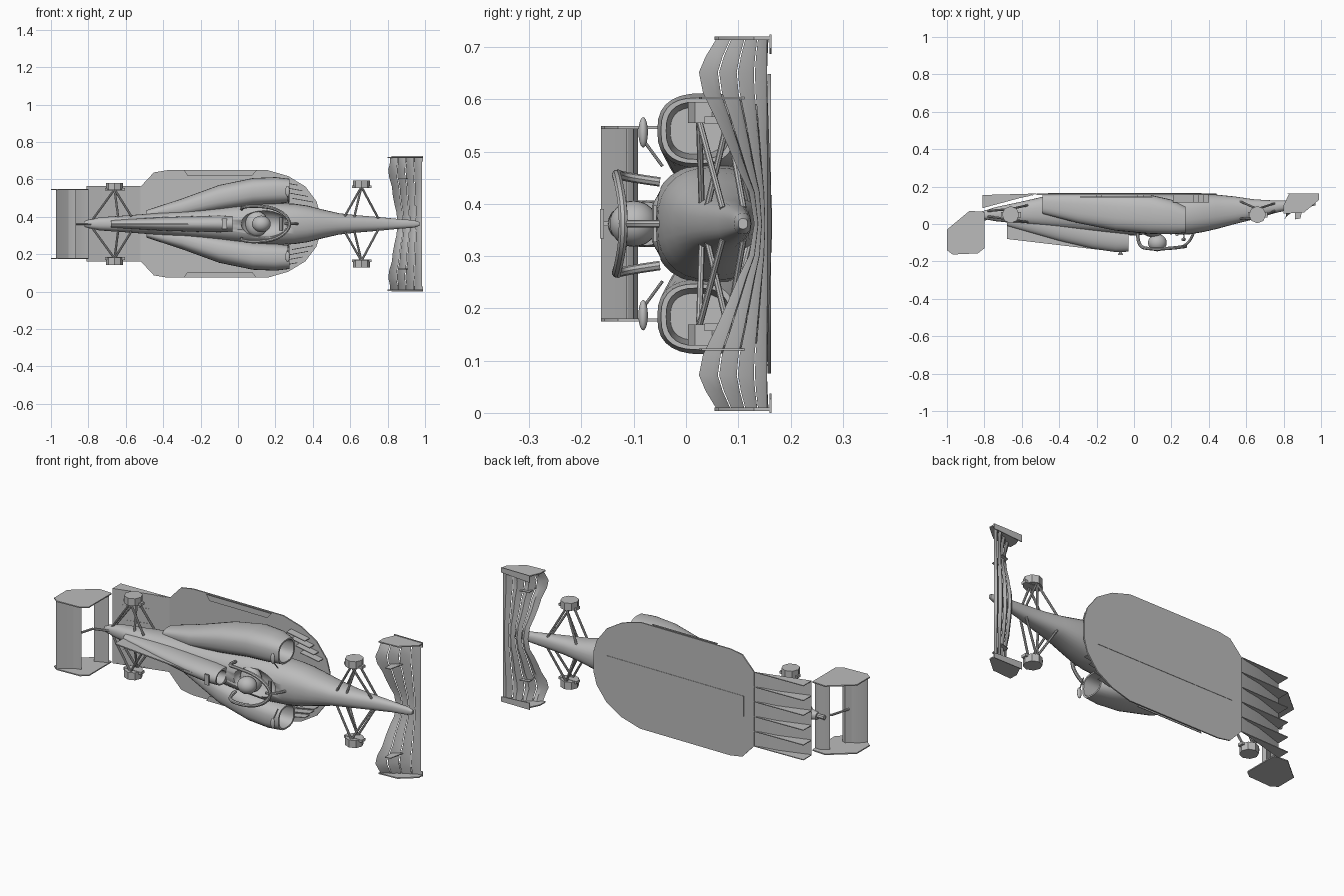
import bpy, bmesh, math
from mathutils import Matrix, Vector

if "Cube" in bpy.data.objects:
    bpy.data.objects.remove(bpy.data.objects["Cube"])

# Car frame: x forward, y sideways, z up; the whole car is then laid on its side
LAY = Matrix.Translation((0, 0, 0.362)) @ Matrix.Rotation(math.pi / 2, 4, 'X')
SIDES = (("left", 1), ("right", -1))

grey = bpy.data.materials.new("plain grey")
grey.use_nodes = True
grey.diffuse_color = (0.5, 0.5, 0.5, 1)
grey.node_tree.nodes["Principled BSDF"].inputs["Base Color"].default_value = (0.5, 0.5, 0.5, 1)


def finish(name, bm):
    bmesh.ops.recalc_face_normals(bm, faces=bm.faces)
    mesh = bpy.data.meshes.new(name)
    bm.to_mesh(mesh)
    bm.free()
    mesh.transform(LAY)
    mesh.materials.append(grey)
    ob = bpy.data.objects.new(name, mesh)
    bpy.context.collection.objects.link(ob)
    bpy.ops.object.select_all(action='DESELECT')
    ob.select_set(True)
    bpy.context.view_layer.objects.active = ob
    bpy.ops.object.shade_smooth_by_angle(angle=math.radians(38))
    return ob


def loft(name, sections, side=1, power=2.4, n=28):
    """Closed skin over rounded sections: x, centre y, half width, top, bottom."""
    bm = bmesh.new()
    rings = []
    for x, c, w, top, bot in sections:
        ring = []
        for i in range(n):
            a = math.tau * i / n
            cy, cz = (math.copysign(abs(f(a)) ** (2 / power), f(a)) for f in (math.cos, math.sin))
            ring.append(bm.verts.new((x, side * (c + w * cy), (top + bot) / 2 + (top - bot) / 2 * cz)))
        rings.append(ring)
    for a, b in zip(rings, rings[1:]):
        for i in range(n):
            j = (i + 1) % n
            bm.faces.new((a[i], a[j], b[j], b[i]))
    bm.faces.new(rings[0])
    bm.faces.new(rings[-1])
    return finish(name, bm)


def plate(name, outline, lo, hi, upright=False):
    """Extruded outline: (x, y) from z lo to hi, or (x, z) from y lo to hi if upright."""
    bm = bmesh.new()
    rows = [[bm.verts.new((u, d, v) if upright else (u, v, d)) for u, v in outline] for d in (lo, hi)]
    bm.faces.new(rows[0])
    bm.faces.new(rows[1])
    for i in range(len(outline)):
        j = (i + 1) % len(outline)
        bm.faces.new((rows[0][i], rows[0][j], rows[1][j], rows[1][i]))
    return finish(name, bm)


def blade(name, le, te, thick=0.006):
    """Thin curved wing between a leading and a trailing edge."""
    bm = bmesh.new()
    rows = []
    for a, b in zip(le, te):
        a, b = Vector(a), Vector(b)
        up = Vector((0, 0, thick / 2))
        mid = a.lerp(b, 0.45) - Vector((0, 0, 0.008))
        rows.append([bm.verts.new(p) for p in (a, mid + up, b, mid - up)])
    for p, q in zip(rows, rows[1:]):
        for i in range(4):
            j = (i + 1) % 4
            bm.faces.new((p[i], p[j], q[j], q[i]))
    bm.faces.new(rows[0])
    bm.faces.new(rows[-1])
    return finish(name, bm)


def tube(name, points, r, smooth=False):
    cu = bpy.data.curves.new(name + "_path", 'CURVE')
    cu.dimensions = '3D'
    cu.bevel_depth = r
    cu.bevel_resolution = 2
    cu.use_fill_caps = True
    sp = cu.splines.new('NURBS' if smooth else 'POLY')
    sp.points.add(len(points) - 1)
    for p, co in zip(sp.points, points):
        p.co = (*co, 1)
    sp.use_endpoint_u = True
    sp.order_u = 3
    tmp = bpy.data.objects.new(name + "_path", cu)
    bpy.context.collection.objects.link(tmp)
    dg = bpy.context.evaluated_depsgraph_get()
    mesh = bpy.data.meshes.new_from_object(tmp.evaluated_get(dg))
    bpy.data.objects.remove(tmp)
    bm = bmesh.new()
    bm.from_mesh(mesh)
    bpy.data.meshes.remove(mesh)
    return finish(name, bm)


def ball(name, centre, radii):
    bm = bmesh.new()
    bmesh.ops.create_uvsphere(bm, u_segments=28, v_segments=16, radius=1,
                              matrix=Matrix.Translation(centre) @ Matrix.Diagonal((*radii, 1)))
    return finish(name, bm)


# Main body from tail to nose, with the cockpit cut out
body = loft("body", [
    (-0.82, 0, 0.018, -0.03, -0.065), (-0.74, 0, 0.035, -0.015, -0.09), (-0.6, 0, 0.045, 0, -0.12),
    (-0.47, 0, 0.055, 0.015, -0.15), (-0.3, 0, 0.07, 0.035, -0.16), (-0.1, 0, 0.09, 0.055, -0.16),
    (0.05, 0, 0.105, 0.065, -0.16), (0.17, 0, 0.114, 0.065, -0.16), (0.3, 0, 0.108, 0.055, -0.16),
    (0.37, 0, 0.098, 0.043, -0.16), (0.44, 0, 0.08, 0.027, -0.157), (0.54, 0, 0.057, 0, -0.147),
    (0.64, 0, 0.046, -0.025, -0.132), (0.76, 0, 0.036, -0.06, -0.125), (0.86, 0, 0.026, -0.082, -0.125),
    (0.94, 0, 0.02, -0.092, -0.124), (0.97, 0, 0.01, -0.1, -0.118)])
cutter = ball("cockpit_cutter", (0.14, 0, 0.07), (0.125, 0.075, 0.075))
cutter.hide_render = True
mod = body.modifiers.new("cockpit", 'BOOLEAN')
mod.object = cutter
mod.operation = 'DIFFERENCE'
bpy.context.view_layer.objects.active = body
bpy.ops.object.modifier_apply(modifier=mod.name)
bpy.data.objects.remove(cutter)

# Engine cover with air intake, spine fin and camera bar
loft("engine_cover", [
    (-0.12, 0, 0.025, 0.125, 0.075), (-0.03, 0, 0.034, 0.138, 0.06), (-0.03, 0, 0.042, 0.148, 0.02),
    (-0.1, 0, 0.045, 0.15, 0), (-0.22, 0, 0.042, 0.132, -0.02), (-0.4, 0, 0.036, 0.09, -0.05),
    (-0.68, 0, 0.02, 0.01, -0.07)], power=2.1)
plate("spine_fin", [(-0.1, 0.148), (-0.68, 0.08), (-0.68, 0), (-0.15, 0.05)], -0.003, 0.003, True)
plate("camera_bar", [(-0.085, -0.028), (-0.06, -0.028), (-0.06, 0.028), (-0.085, 0.028)], 0.157, 0.165)
plate("camera_mount", [(-0.08, 0.14), (-0.065, 0.14), (-0.065, 0.16), (-0.08, 0.16)], -0.004, 0.004, True)

# Driver and cockpit guard
ball("helmet", (0.125, 0, 0.1), (0.05, 0.044, 0.046))
ball("driver_shoulders", (0.1, 0, 0.03), (0.06, 0.068, 0.04))
hoop = [(0.02, 0.08, 0.05), (0.02, 0.09, 0.12), (0.09, 0.097, 0.135), (0.2, 0.085, 0.13), (0.275, 0.03, 0.12)]
tube("cockpit_guard", hoop + [(x, -y, z) for x, y, z in reversed(hoop)], 0.009, True)
tube("guard_pillar", [(0.25, 0, 0.122), (0.3, 0, 0.11), (0.32, 0, 0.04)], 0.007, True)
tube("steering_wheel", [(0.23, -0.035, 0.055), (0.23, 0.035, 0.055)], 0.01)

# Floor, plank and diffuser
half = [(-0.52, 0.2), (-0.45, 0.275), (-0.38, 0.287), (0.16, 0.287), (0.27, 0.255), (0.36, 0.2),
        (0.42, 0.12), (0.44, 0.05)]
plate("floor", half + [(x, -y) for x, y in reversed(half)], -0.163, -0.156)
plate("floor_plank", [(-0.46, -0.055), (0.36, -0.055), (0.36, 0.055), (-0.46, 0.055)], -0.165, -0.162)
blade("diffuser", [(-0.51, -0.2, -0.16), (-0.51, 0.2, -0.16)], [(-0.81, -0.2, -0.085), (-0.81, 0.2, -0.085)])
for i in range(6):
    y = -0.2 + 0.08 * i
    plate(f"diffuser_fence_{i + 1}", [(-0.52, -0.163), (-0.81, -0.155), (-0.81, -0.085)],
          y - 0.002, y + 0.002, True)

# Rear wing
blade("rear_wing_flap", [(-0.905, s * 0.184, 0.113) for s in (-1, 1)], [(-0.972, s * 0.184, 0.163) for s in (-1, 1)], 0.012)
blade("rear_wing_main", [(-0.865, s * 0.184, 0.1) for s in (-1, 1)], [(-0.91, s * 0.184, 0.112) for s in (-1, 1)], 0.012)
blade("rear_beam_wing", [(-0.8, s * 0.184, -0.04) for s in (-1, 1)], [(-0.87, s * 0.184, -0.015) for s in (-1, 1)], 0.01)
tube("rear_wing_pylon", [(-0.78, 0, -0.03), (-0.87, 0, 0.0), (-0.9, 0, 0.105)], 0.006)
tube("tail_light", [(-0.8, 0, -0.045), (-0.86, 0, -0.045)], 0.012)

# Front wing: four wavy stacked blades; stations are (y, trailing x, trailing z)
stations = [(0, 0.85, -0.13), (0.06, 0.845, -0.12), (0.1, 0.835, -0.1), (0.15, 0.825, -0.078),
            (0.2, 0.82, -0.055), (0.25, 0.805, -0.03), (0.29, 0.8, -0.022), (0.32, 0.808, -0.035),
            (0.352, 0.81, -0.055)]
span = [(-y, x, z) for y, x, z in reversed(stations[1:])] + stations
for k in range(4):
    def edge(f):
        return [(0.985 + (x - 0.985) * f, y, -0.155 + (z + 0.155) * f ** 1.2) for y, x, z in span]
    blade(f"front_wing_blade_{k + 1}", edge(k / 4), edge((k + 0.93) / 4), 0.005)

rod_ends = {  # hub height, body x, body y, body z
    "front": ((0.025, 0.57, 0.04, -0.03), (0.025, 0.75, 0.03, -0.07), (-0.03, 0.57, 0.04, -0.12),
              (-0.03, 0.75, 0.03, -0.11), (-0.03, 0.62, 0.03, -0.04)),
    "rear": ((0.025, -0.57, 0.04, -0.01), (0.025, -0.78, 0.02, -0.04), (-0.03, -0.57, 0.04, -0.1),
             (-0.03, -0.78, 0.02, -0.07), (-0.03, -0.64, 0.03, -0.03))}

for side, s in SIDES:
    # Sidepod with hollow inlet
    loft(side + "_sidepod", [
        (0.15, 0.178, 0.045, 0.03, -0.075), (0.275, 0.178, 0.055, 0.038, -0.083),
        (0.275, 0.178, 0.063, 0.048, -0.093), (0.2, 0.178, 0.072, 0.055, -0.13),
        (0.08, 0.171, 0.074, 0.052, -0.157), (-0.1, 0.138, 0.07, 0.035, -0.16),
        (-0.3, 0.085, 0.05, -0.005, -0.16), (-0.49, 0.048, 0.025, -0.055, -0.155)], s, 2.6)

    # Mirror on its stalk
    ball(side + "_mirror", (0.265, s * 0.175, 0.082), (0.012, 0.029, 0.009))
    tube(side + "_mirror_stalk", [(0.265, s * 0.155, 0.078), (0.27, s * 0.11, 0.045)], 0.003)

    # Floor edge strip and front floor fences
    plate(side + "_floor_edge_strip", [(-0.29, s * 0.287), (0.1, s * 0.287), (0.075, s * 0.257), (-0.27, s * 0.257)],
          -0.146, -0.142)
    for x in (-0.2, 0.02):
        plate(side + "_strip_bracket", [(x, -0.16), (x + 0.03, -0.16), (x + 0.03, -0.143), (x, -0.143)],
              s * 0.27 - 0.002, s * 0.27 + 0.002, True)
    for i in range(4):
        y, x = 0.115 + 0.03 * i, 0.4 - 0.027 * i
        plate(f"{side}_floor_fence_{i + 1}", [(x, s * y), (x - 0.11, s * (y + 0.02)),
              (x - 0.11, s * (y + 0.024)), (x, s * (y + 0.004))], -0.16, -0.115)

    # Wing end plates
    plate(side + "_rear_end_plate", [(-0.88, -0.07), (-0.8, -0.065), (-0.8, 0.13), (-0.835, 0.157), (-0.97, 0.163),
          (-1, 0.14), (-1, 0.03)], s * 0.184 - 0.003, s * 0.184 + 0.003, True)
    plate(side + "_front_end_plate", [(0.8, -0.055), (0.91, -0.062), (0.99, -0.13), (0.99, -0.163), (0.83, -0.163),
          (0.8, -0.1)], s * 0.355 - 0.003, s * 0.355 + 0.003, True)
    plate(side + "_front_foot_plate", [(0.82, s * 0.325), (0.99, s * 0.335), (0.99, s * 0.362), (0.82, s * 0.362)],
          -0.164, -0.16)
    plate(side + "_front_wing_fin", [(0.86, -0.025), (0.89, -0.03), (0.91, -0.125), (0.86, -0.11)],
          s * 0.241 - 0.002, s * 0.241 + 0.002, True)

    # Hubs and suspension rods
    for end, x, y in (("front", 0.66, 0.213), ("rear", -0.66, 0.2)):
        tube(f"{end}_{side}_hub", [(x, s * (y - 0.02), -0.05), (x, s * (y + 0.02), -0.05)], 0.046)
        plate(f"{end}_{side}_brake_duct", [(x - 0.05, s * (y - 0.022)), (x + 0.055, s * (y - 0.022)),
              (x + 0.055, s * (y - 0.008)), (x - 0.05, s * (y - 0.008))], -0.065, -0.035)
        for i, (dz, bx, by, bz) in enumerate(rod_ends[end]):
            tube(f"{end}_{side}_rod_{i + 1}", [(x, s * (y - 0.015), -0.05 + dz), (bx, s * by, bz)], 0.006)
